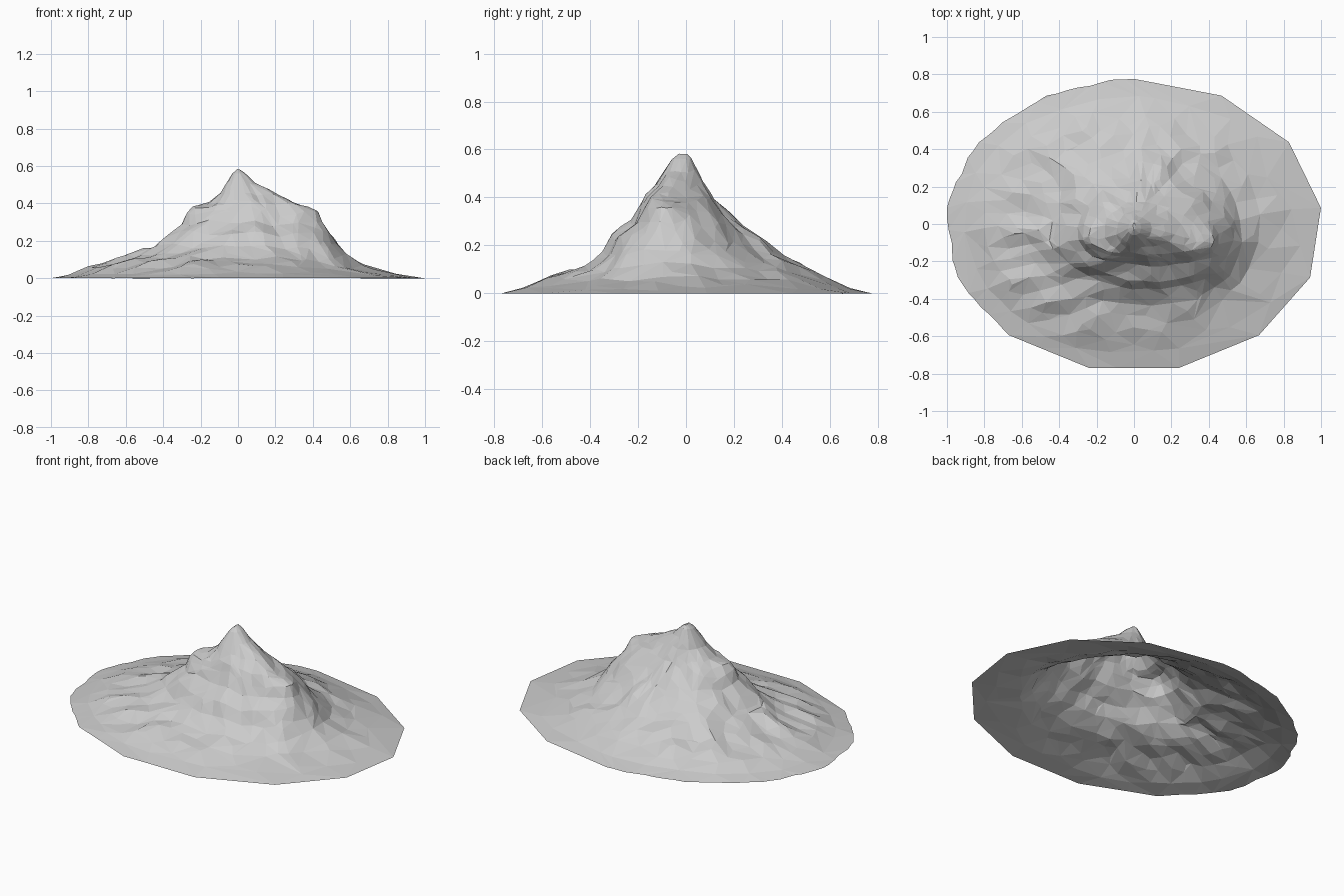
import bpy, bmesh, math
from mathutils import Vector, noise

if "Cube" in bpy.data.objects:
    bpy.data.objects.remove(bpy.data.objects["Cube"])

# contour levels: z, left x, right x, front y, back y, ridge y (left/right ends), x of front bulge
LEVELS = [
    (0.02, -0.90, 0.86, -0.70, 0.68, 0.02, 0.00),
    (0.06, -0.80, 0.67, -0.58, 0.59, 0.00, 0.00),
    (0.11, -0.60, 0.58, -0.43, 0.50, -0.02, 0.05),
    (0.17, -0.45, 0.525, -0.345, 0.39, -0.05, 0.08),
    (0.24, -0.36, 0.485, -0.305, 0.29, -0.06, 0.10),
    (0.29, -0.30, 0.455, -0.225, 0.225, -0.07, 0.10),
    (0.35, -0.27, 0.42, -0.18, 0.16, -0.08, 0.08),
    (0.39, -0.235, 0.37, -0.16, 0.12, -0.08, 0.04),
    (0.41, -0.16, 0.29, -0.15, 0.11, -0.07, 0.02),
    (0.455, -0.095, 0.20, -0.12, 0.075, -0.05, 0.0),
    (0.51, -0.06, 0.10, -0.09, 0.045, -0.03, 0.0),
    (0.56, -0.03, 0.04, -0.06, 0.025, -0.02, 0.0),
    (0.582, -0.006, 0.006, -0.03, 0.006, -0.01, 0.0),
]
N, SUB = 104, 4


def base_point(i):
    """Point on the 13-sided rim; corners fall on every eighth step, left side is ragged."""
    def corner(k):
        a = 2 * math.pi * k / N
        return Vector((1.007 * math.cos(a), 0.784 * math.sin(a) - 0.008, 0))
    k = i - (i - 2) % 8
    flat = corner(k).lerp(corner(k + 8), (i - k) / 8)
    ragged = 0.5 + 0.9 * noise.noise(Vector((i * 0.45, 2.3, 0)))
    return flat.lerp(corner(i), ragged) if 26 < i < 66 else flat


def level_point(lv, i):
    """Point on a contour, each quadrant having its own corner and bulge."""
    z, xl, xr, yf, yb, yr, xf = lv
    a = 2 * math.pi * i / N
    c, s = math.cos(a), math.sin(a)
    cx = xf if s < 0 else 0.0
    ex, ey = (xr if c > 0 else xl), (yb if s > 0 else yf)
    k = 1.0
    if z > 0.1:
        k = (1.15 if c > 0 else 1.0) if s > 0 else (0.85 if c > 0 else 1.0)
    return Vector((cx + (ex - cx) * abs(c) ** k, yr + (ey - yr) * abs(s) ** k, z))


def erode(p):
    """Gullies: streaks on the front left, radial ribs behind, rough faces elsewhere."""
    m = min(1, p.z / 0.10) * min(1, max(0, (0.60 - p.z) / 0.2))
    west = min(1, max(0, 0.5 - p.x * 1.6))
    a = math.atan2(p.y, p.x)
    r = math.hypot(p.x, p.y)
    streak = noise.noise(Vector((p.x * 2.2, (p.y - 0.25 * p.x) * 9, 3.1)))
    rib = noise.noise(Vector((math.cos(a) * 4, math.sin(a) * 4, r * 2.5 + 7)))
    rough = noise.noise(p * 8)
    front = 1.0 if p.y < 0 else max(0, 1 - p.y * 5)
    dz = 0.04 * streak * west * front + 0.025 * rib * (1 - front * west) + 0.022 * rough
    shift = noise.noise_vector(p * 7 + Vector((4, 0, 9))) * 0.018
    return Vector((p.x + shift.x * m, p.y + shift.y * m, max(0.0, p.z + dz * m * 0.9)))


# loft all contours into one open shell
key = [[base_point(i) for i in range(N)]]
key += [[level_point(lv, i) for i in range(N)] for lv in LEVELS]
bm = bmesh.new()
rings = []
for a, b in zip(key, key[1:]):
    for s in range(SUB):
        rings.append([bm.verts.new(erode(p.lerp(q, s / SUB))) for p, q in zip(a, b)])
rings.append([bm.verts.new(p) for p in key[-1]])
for lo, hi in zip(rings, rings[1:]):
    for i in range(N):
        j = (i + 1) % N
        bm.faces.new((lo[i], lo[j], hi[j], hi[i]))
bm.faces.new(rings[-1])
bmesh.ops.triangulate(bm, faces=bm.faces[:])

mesh = bpy.data.meshes.new("mountain")
bm.to_mesh(mesh)
bm.free()
mountain = bpy.data.objects.new("mountain", mesh)
bpy.context.collection.objects.link(mountain)

# collapse to coarse irregular facets
dec = mountain.modifiers.new("facets", 'DECIMATE')
dec.ratio = 0.085
